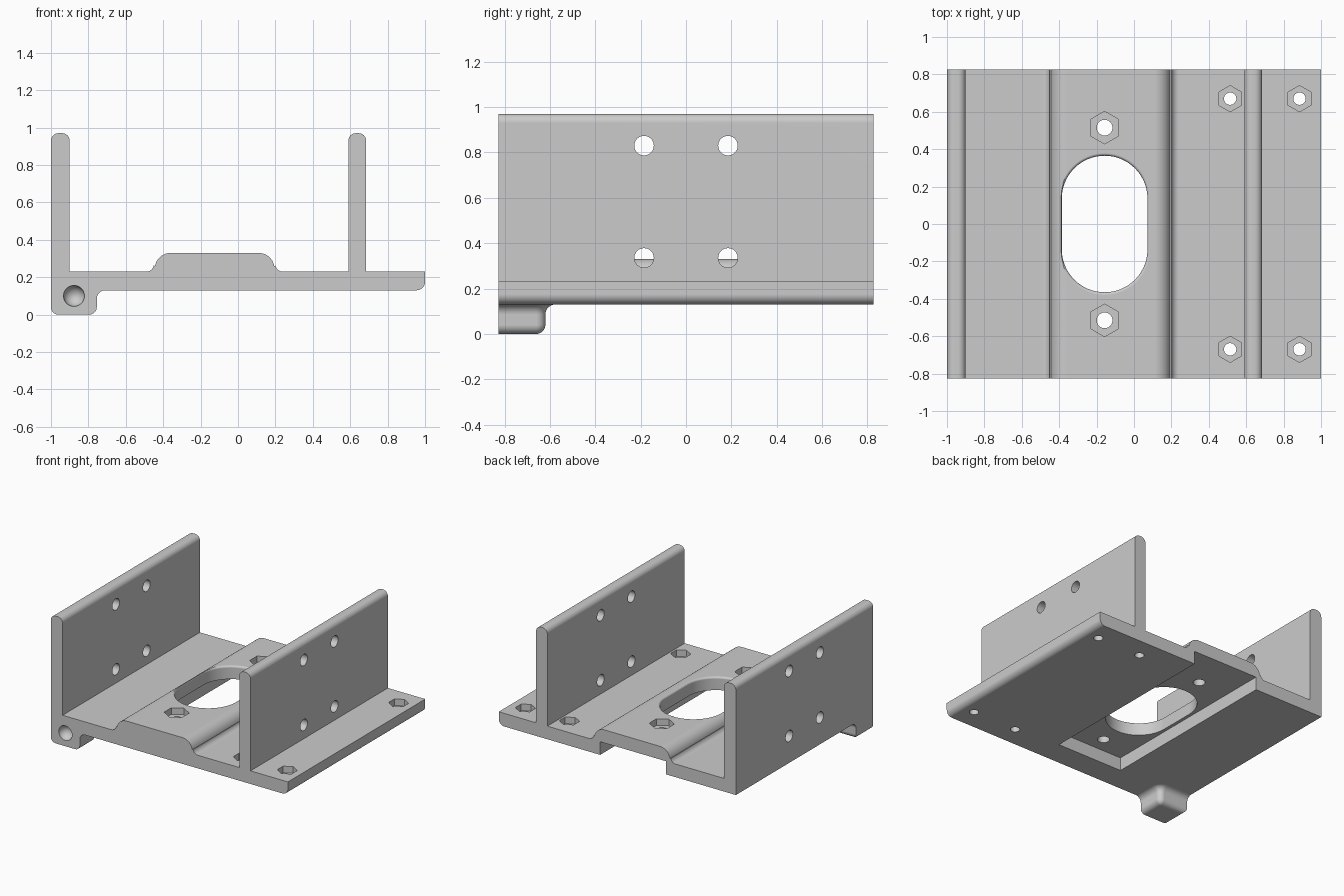
import bpy, bmesh
from math import sin, cos, pi, radians
from mathutils import Matrix

cube = bpy.data.objects.get("Cube")
if cube:
    bpy.data.objects.remove(cube, do_unlink=True)

HALF = 0.827      # half depth of the bracket
BASE = 0.13       # underside of the plate
DECK = 0.23       # top of the plate
HUMP = 0.33       # top of the raised rib
TOP = 0.97        # top of the walls
MID = -0.157      # centre line of the slot

grey = bpy.data.materials.new("grey_metal")
grey.use_nodes = True
colour = (0.6, 0.6, 0.6, 1)
grey.diffuse_color = colour
grey.node_tree.nodes["Principled BSDF"].inputs["Base Color"].default_value = colour


def make_object(name, bm):
    bmesh.ops.recalc_face_normals(bm, faces=bm.faces)
    mesh = bpy.data.meshes.new(name)
    bm.to_mesh(mesh)
    bm.free()
    mesh.materials.append(grey)
    obj = bpy.data.objects.new(name, mesh)
    bpy.context.collection.objects.link(obj)
    return obj


def loft(name, loops):
    """Skin a stack of equal-length loops and cap both ends."""
    bm = bmesh.new()
    rows = [[bm.verts.new(p) for p in loop] for loop in loops]
    n = len(rows[0])
    for low, high in zip(rows, rows[1:]):
        for i in range(n):
            j = (i + 1) % n
            bm.faces.new((low[i], low[j], high[j], high[i]))
    bm.faces.new(rows[0][::-1])
    bm.faces.new(rows[-1])
    return make_object(name, bm)


def arc(cx, cy, r, start, end, steps=8):
    angles = [radians(start + (end - start) * i / steps) for i in range(steps + 1)]
    return [(cx + r * cos(a), cy + r * sin(a)) for a in angles]


def upright(name, outline, z0, z1):
    return loft(name, [[(x, y, z) for x, y in outline] for z in (z0, z1)])


def polygon(cx, cy, r, sides, turn=0):
    return arc(cx, cy, r, turn, turn + 360, sides)[:-1]


def combine(target, tool, operation):
    """Apply one boolean and remove the tool."""
    tool.hide_render = True
    mod = target.modifiers.new(operation.lower(), "BOOLEAN")
    mod.operation = operation
    mod.solver = "EXACT"
    mod.object = tool
    bpy.context.view_layer.objects.active = target
    bpy.ops.object.modifier_apply(modifier=mod.name)
    bpy.data.objects.remove(tool, do_unlink=True)


def wall(x0, x1, foot):
    """Wall section, from its right side over the rounded top to its left side."""
    r = 0.04
    return ([(x1, DECK)] + arc(x1 - r, TOP - r, r, 0, 90)
            + arc(x0 + r, TOP - r, r, 90, 180) + [(x0, foot)])


def hump_side(edge, side):
    """Rib shoulder: convex round into a concave fillet, top first."""
    pts = arc(0, HUMP - 0.085, 0.085, 90, 10) + arc(0.13, DECK + 0.04, 0.04, 190, 270)
    return [(edge + side * x, z) for x, z in pts]


# Bracket body: plate, rib and two walls as one extruded section
section = arc(0.955, BASE + 0.045, 0.045, -90, 0) + [(1, DECK)]
section += wall(0.59, 0.685, DECK)
section += hump_side(0.11, 1)[::-1] + hump_side(-0.36, -1)
section += wall(-1, -0.9, BASE)
body = loft("bracket_body", [[(x, y, z) for x, z in section] for y in (-HALF, HALF)])

# Corner foot: rounded underneath, flared into the plate
r, flare = 0.04, 0.045
layers = []
for i in range(9):
    t = radians(90 * i / 8)
    layers.append((r * (1 - cos(t)), r * (1 - sin(t))))
for i in range(9):
    t = radians(90 * i / 8)
    layers.append((BASE - flare + flare * sin(t), -flare * (1 - cos(t))))
layers.append((BASE + 0.03, -flare))
loops = []
for z, inset in layers:
    left = -1 + max(inset, 0)
    corner = arc(-0.795, -0.66, max(r - inset, 0.002), 0, 90)
    outline = [(left, -HALF), (corner[0][0], -HALF)] + corner + [(left, corner[-1][1])]
    loops.append([(x, y, z) for x, y in outline])
combine(body, loft("corner_foot", loops), "UNION")

# Channel under the rib, open at the back
channel = [(-0.41, -0.635), (0.145, -0.635), (0.145, 1), (-0.41, 1)]
combine(body, upright("channel_cutter", channel, 0, DECK), "DIFFERENCE")

# Long slot through the rib with a softened upper rim
soft = 0.015
steps = [(0, 0)]
for i in range(6):
    t = radians(90 * i / 5)
    steps.append((HUMP - soft + soft * sin(t), soft * (1 - cos(t))))
steps.append((HUMP + 0.05, soft))
loops = []
for z, grow in steps:
    rad = 0.229 + grow
    outline = arc(MID, 0.136, rad, 0, 180, 32) + arc(MID, -0.136, rad, 180, 360, 32)
    loops.append([(x, y, z) for x, y in outline])
combine(body, loft("slot_cutter", loops), "DIFFERENCE")

# Screw holes with hexagonal nut sockets
for x, y, top, hole, socket in ((MID, 0.515, HUMP, 0.042, 0.087),
                                (0.514, 0.67, DECK, 0.033, 0.07),
                                (0.885, 0.67, DECK, 0.033, 0.07)):
    for side in (-1, 1):
        nut = polygon(x, side * y, socket, 6, 30)
        combine(body, upright("nut_cutter", nut, top - 0.05, top + 0.05), "DIFFERENCE")
        bore = polygon(x, side * y, hole, 32)
        combine(body, upright("screw_cutter", bore, 0, top + 0.05), "DIFFERENCE")

# Cross holes through both walls
for x0, x1 in ((-1.1, -0.8), (0.5, 0.8)):
    for y in (-0.185, 0.185):
        for z in (0.335, 0.83):
            ring = polygon(y, z, 0.043, 32)
            bore = loft("wall_cutter", [[(x, a, b) for a, b in ring] for x in (x0, x1)])
            combine(body, bore, "DIFFERENCE")

# Round dimple in the front of the foot
bm = bmesh.new()
bmesh.ops.create_uvsphere(bm, u_segments=32, v_segments=16, radius=0.056,
                          matrix=Matrix.Translation((-0.877, -HALF, 0.1))
                          @ Matrix.Rotation(pi / 2, 4, "X"))
combine(body, make_object("dimple_cutter", bm), "DIFFERENCE")

# Smooth rounds, crisp corners and level flats
bpy.ops.object.select_all(action="DESELECT")
body.select_set(True)
bpy.context.view_layer.objects.active = body
bpy.ops.object.shade_smooth_by_angle(angle=radians(30))
weighted = body.modifiers.new("weighted_normals", "WEIGHTED_NORMAL")
weighted.keep_sharp = True
